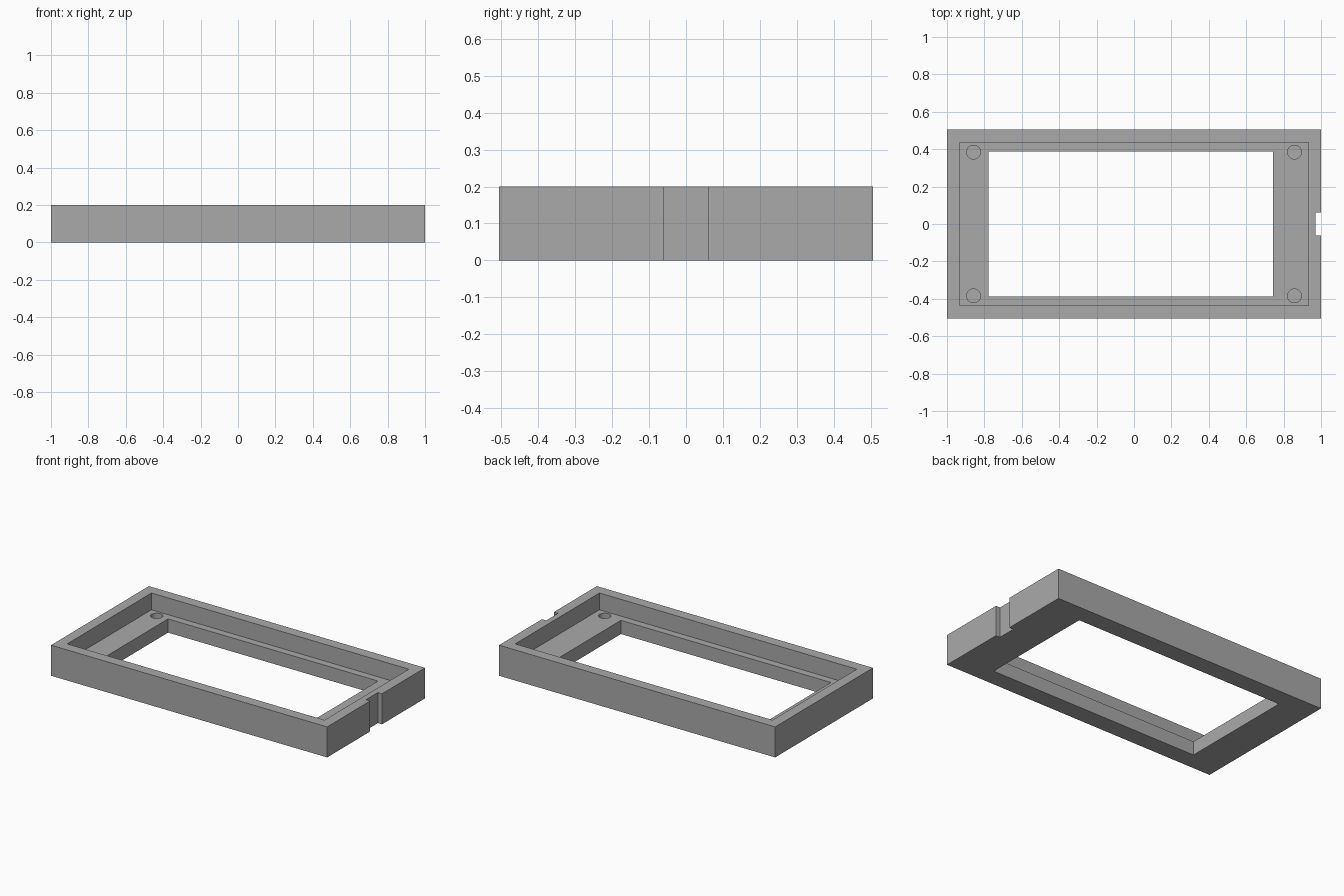
import bpy

if "Cube" in bpy.data.objects:
    bpy.data.objects.remove(bpy.data.objects["Cube"])

grey = bpy.data.materials.new("mid grey")
grey.diffuse_color = (0.4, 0.4, 0.4, 1)
grey.use_nodes = True
grey.node_tree.nodes["Principled BSDF"].inputs["Base Color"].default_value = grey.diffuse_color


def box(name, x0, x1, y0, y1, z0, z1):
    """Box given by its limits on each axis."""
    bpy.ops.mesh.primitive_cube_add(
        size=1, location=((x0 + x1) / 2, (y0 + y1) / 2, (z0 + z1) / 2))
    ob = bpy.context.object
    ob.name = name
    ob.scale = (x1 - x0, y1 - y0, z1 - z0)
    bpy.ops.object.transform_apply(location=True, rotation=False, scale=True)
    ob.data.materials.append(grey)
    return ob


def cut(target, cutter):
    """Subtract the cutter from the target, then remove the cutter."""
    cutter.hide_render = True
    mod = target.modifiers.new("cut", 'BOOLEAN')
    mod.operation = 'DIFFERENCE'
    mod.solver = 'EXACT'
    mod.object = cutter
    bpy.context.view_layer.objects.active = target
    bpy.ops.object.modifier_apply(modifier=mod.name)
    bpy.data.objects.remove(cutter, do_unlink=True)


LEDGE = 0.09   # height of the inner ledge

# Outer block of the frame
frame = box("bezel_frame", -1, 1, -0.506, 0.506, 0, 0.2)

# Recess above the ledge, off-centre window opening, side notch
cut(frame, box("recess_cutter", -0.932, 0.932, -0.436, 0.436, LEDGE, 0.3))
cut(frame, box("window_cutter", -0.778, 0.743, -0.388, 0.388, -0.1, 0.3))
cut(frame, box("notch_cutter", 0.97, 1.1, -0.061, 0.061, -0.1, 0.3))

# Blind screw holes in the four ledge corners
for sx in (-1, 1):
    for sy in (-1, 1):
        bpy.ops.mesh.primitive_cylinder_add(
            vertices=32, radius=0.037, depth=0.12,
            location=(sx * 0.858, sy * 0.384, LEDGE))
        hole = bpy.context.object
        hole.name = "screw_hole_cutter"
        hole.data.materials.append(grey)
        cut(frame, hole)

# Round hole walls smooth, all other edges sharp
bpy.ops.object.select_all(action='DESELECT')
frame.select_set(True)
bpy.context.view_layer.objects.active = frame
bpy.ops.object.shade_smooth_by_angle()
